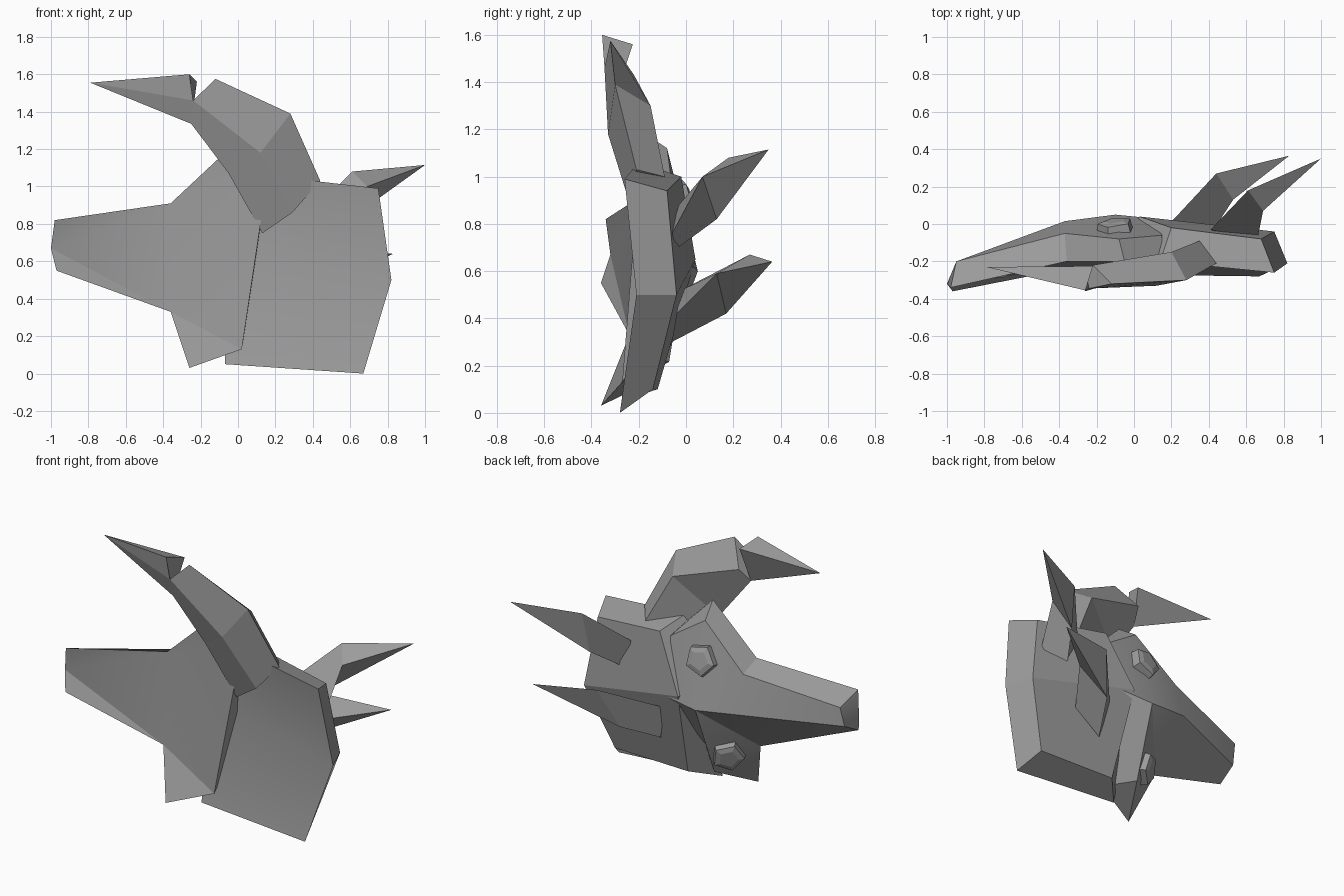
import bpy, bmesh, math
from mathutils import Vector

if "Cube" in bpy.data.objects:
    bpy.data.objects.remove(bpy.data.objects["Cube"])

grey = bpy.data.materials.new("mid_grey")
grey.diffuse_color = (0.33, 0.33, 0.33, 1)
grey.use_nodes = True
grey.node_tree.nodes["Principled BSDF"].inputs["Base Color"].default_value = grey.diffuse_color


def build(name, verts, faces, smooth=True):
    """Mesh object from a small set of corners, with outward normals."""
    bm = bmesh.new()
    vs = [bm.verts.new(v) for v in verts]
    for f in faces:
        bm.faces.new([vs[i] for i in f])
    bmesh.ops.triangulate(bm, faces=[f for f in bm.faces if len(f.verts) > 4])
    bmesh.ops.recalc_face_normals(bm, faces=bm.faces)
    me = bpy.data.meshes.new(name)
    bm.to_mesh(me)
    bm.free()
    me.materials.append(grey)
    ob = bpy.data.objects.new(name, me)
    bpy.context.collection.objects.link(ob)
    bpy.ops.object.select_all(action='DESELECT')
    ob.select_set(True)
    bpy.context.view_layer.objects.active = ob
    if smooth:
        bpy.ops.object.shade_smooth_by_angle(angle=math.radians(20))
    return ob


def loft(name, rings, tip=None):
    """Skin equal-sized rings, closing the start and the end or tip."""
    n = len(rings[0])
    verts = [v for r in rings for v in r]
    faces = [tuple(range(n))]
    for k in range(len(rings) - 1):
        a, b = k * n, (k + 1) * n
        faces += [(a + i, a + (i + 1) % n, b + (i + 1) % n, b + i) for i in range(n)]
    last = (len(rings) - 1) * n
    if tip:
        verts.append(tip)
        faces += [(last + i, last + (i + 1) % n, len(verts) - 1) for i in range(n)]
    else:
        faces.append(tuple(range(last, last + n)))
    return build(name, verts, faces, smooth=False)


# Neck slab: matching front and back outlines
neck_front = [(-.07, -.27, .05), (.67, -.28, 0), (.82, -.21, .5),
              (.75, -.26, .99), (.14, -.2, 1.06), (-.07, -.13, .65)]
neck_back = [(.07, -.12, .10), (.60, -.14, .10), (.75, -.04, .5),
             (.68, -.08, .94), (.20, -.02, 1.0), (.03, .04, .65)]
sides = [(i, (i + 1) % 6, 6 + (i + 1) % 6, 6 + i) for i in range(6)]
build("neck", neck_front + neck_back,
      sides + [(0, 1, 2, 5), (5, 2, 3, 4), (6, 7, 8, 11), (11, 8, 9, 10)])

# Head: snout, brow, crown and rear sections
# each section runs front_top, back_top, ridge, (jaw_back), front_low
head = [(-.98, -.34, .82), (-.95, -.2, .75), (-.96, -.23, .62), (-.97, -.36, .55),   # 0-3 snout
        (-.36, -.2, .91), (-.37, -.05, .865), (-.37, .015, .63), (-.36, -.24, .33),  # 4-7 brow
        (-.05, -.2, 1.2), (-.08, -.08, 1.12), (-.1, .05, .6),                        # 8-10 crown
        (-.12, -.115, .15), (-.26, -.36, .03),                                       # 11-12 jaw
        (.15, -.2, 1.0), (.15, -.06, .97), (.1, .03, .62), (.02, -.27, .13),         # 13-16 rear
        (-1, -.32, .67)]                                                             # 17 nose
build("head", head, [
    (17, 0, 1), (17, 1, 2), (17, 2, 3),
    (0, 4, 5, 1), (1, 5, 6, 2), (2, 6, 7, 3),
    (4, 8, 9, 5), (5, 9, 10, 6), (6, 10, 7), (10, 11, 7), (7, 11, 12),
    (8, 13, 14, 9), (9, 14, 15, 10), (10, 15, 16, 11), (11, 16, 12),
    (13, 16, 15, 14),
    (17, 7, 4), (0, 17, 4), (17, 3, 7),
    (4, 7, 16), (7, 12, 16), (4, 16, 13), (4, 13, 8)])

# Curved horn: rings run outer, front ridge, inner, back
loft("horn", [
    [(.44, -.21, 1.03), (.29, -.23, .86), (.13, -.2, .75), (.35, -.09, 1.0)],
    [(.28, -.30, 1.39), (.12, -.33, 1.18), (-.05, -.26, 1.07), (.2, -.15, 1.3)],
    [(-.12, -.32, 1.575), (-.24, -.345, 1.46), (-.25, -.3, 1.335), (-.22, -.22, 1.43)]])
loft("horn_tip", [
    [(-.26, -.355, 1.6), (-.24, -.345, 1.46), (-.25, -.3, 1.335), (-.22, -.225, 1.56)]],
    tip=(-.79, -.23, 1.555))

# Two rear spikes: rings run top, right, lower
loft("upper_spike", [
    [(.41, -.03, .88), (.66, -.08, .72), (.47, -.06, .68)],
    [(.61, .18, 1.08), (.69, .07, 1.0), (.59, .13, .82)]], tip=(1, .35, 1.115))
loft("lower_spike", [
    [(.17, -.02, .52), (.42, -.04, .42), (.22, -.06, .3)],
    [(.44, .27, .67), (.53, .13, .59), (.35, .17, .42)]], tip=(.83, .365, .64))


# Five-sided raised eyes set on the cheek planes
def eye(name, centre, a, b, c):
    a, b, c = Vector(a), Vector(b), Vector(c)
    n = (b - a).cross(c - a).normalized()
    if n.y < 0:
        n = -n
    u = (b - a).normalized()
    w = n.cross(u)
    p = Vector(centre)
    p -= n * n.dot(p - a)
    rings = []
    for radius, height in ((.105, -.02), (.095, .035), (.06, .045)):
        rings.append([p + n * height + radius * (u * math.cos(t) + w * math.sin(t))
                      for t in (math.tau * i / 5 for i in range(5))])
    loft(name, rings)


eye("upper_eye", (-.1, -.01, .9), head[5], head[9], head[10])
eye("lower_eye", (-.2, -.14, .275), head[10], head[11], head[7])
